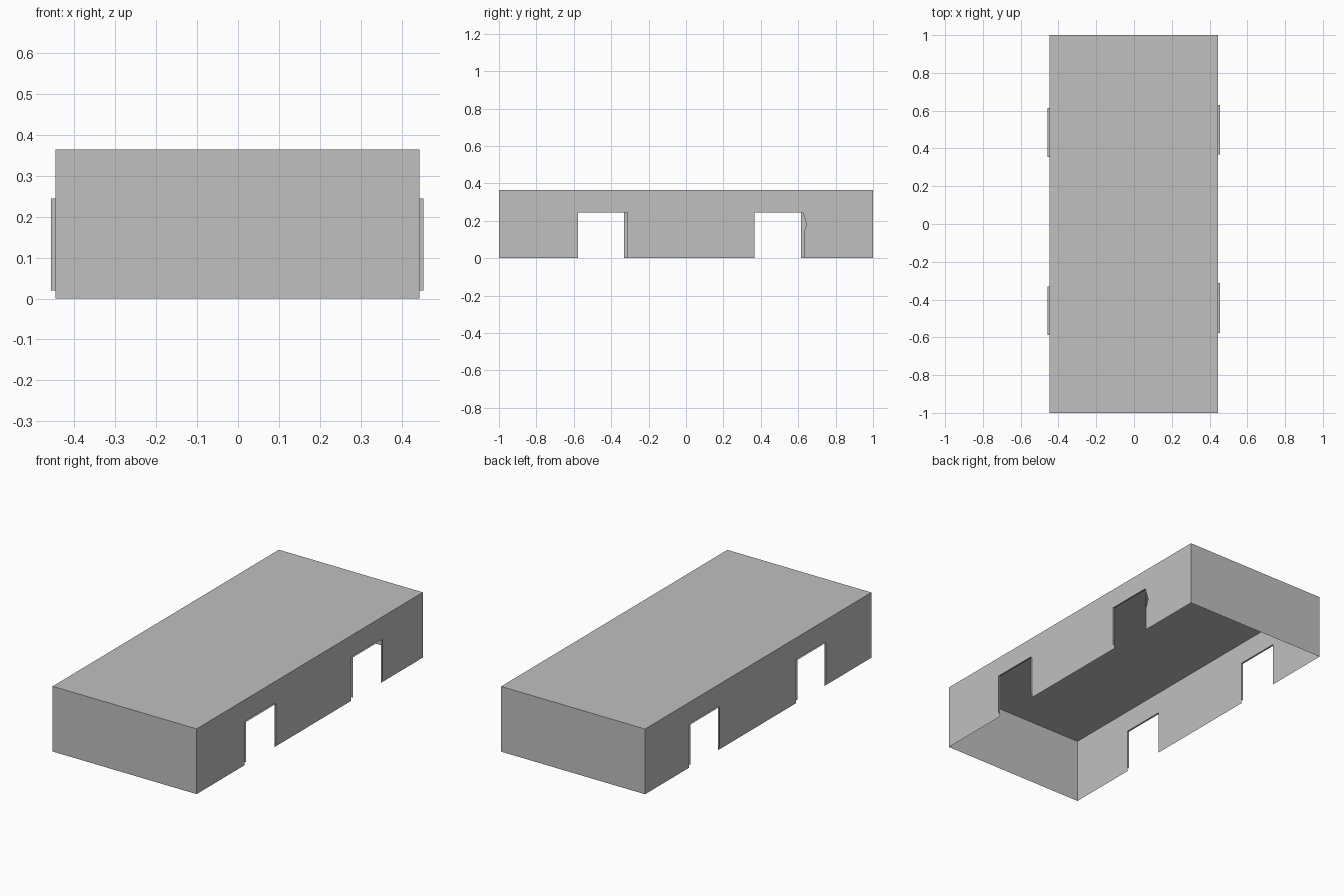
import bpy

if "Cube" in bpy.data.objects:
    bpy.data.objects.remove(bpy.data.objects["Cube"], do_unlink=True)

LEFT, RIGHT = -0.447, 0.444      # side wall planes
HALF_LEN, HEIGHT = 1.0, 0.365
ARCH_TOP, LIP_BOTTOM, LIP_OUT = 0.245, 0.02, 0.01

grey = bpy.data.materials.new("light grey")
grey.use_nodes = True
colour = (0.53, 0.53, 0.53, 1)
grey.diffuse_color = colour
grey.node_tree.nodes["Principled BSDF"].inputs["Base Color"].default_value = colour


def make(name, verts, faces):
    mesh = bpy.data.meshes.new(name)
    mesh.from_pydata(verts, [], faces)
    mesh.materials.append(grey)
    obj = bpy.data.objects.new(name, mesh)
    bpy.context.collection.objects.link(obj)
    return obj


def arch(y0, y1):
    """Outline of a square wheel opening, bottom to bottom."""
    return [(y0, 0), (y0, ARCH_TOP), (y1, ARCH_TOP), (y1, 0)]


def side_wall(name, x, openings):
    """Flat wall with openings cut up from its lower edge."""
    outline = [(-HALF_LEN, 0)]
    for opening in openings:
        outline += opening
    outline += [(HALF_LEN, 0), (HALF_LEN, HEIGHT), (-HALF_LEN, HEIGHT)]
    if x > 0:
        face = list(range(len(outline)))
    else:
        face = list(reversed(range(len(outline))))
    make(name, [(x, y, z) for y, z in outline], [face])


def arch_lip(name, x, y0, y1):
    """Narrow flange standing out around the sides and top of an opening."""
    path = [(y, max(z, LIP_BOTTOM)) for y, z in arch(y0, y1)]
    out = x + (LIP_OUT if x > 0 else -LIP_OUT)
    verts = [(px, y, z) for px in (x, out) for y, z in path]
    make(name, verts, [(i, i + 1, i + 5, i + 4) for i in range(3)])


# Roof
make("roof",
     [(LEFT, -HALF_LEN, HEIGHT), (RIGHT, -HALF_LEN, HEIGHT),
      (RIGHT, HALF_LEN, HEIGHT), (LEFT, HALF_LEN, HEIGHT)], [(0, 1, 2, 3)])

# End walls
for name, y, face in (("front_wall", -HALF_LEN, (0, 1, 2, 3)),
                      ("back_wall", HALF_LEN, (3, 2, 1, 0))):
    make(name, [(LEFT, y, 0), (RIGHT, y, 0), (RIGHT, y, HEIGHT), (LEFT, y, HEIGHT)], [face])

# Side walls and the lips of their openings
sides = {
    "left": (RIGHT, (-0.577, -0.313), (0.367, 0.63)),
    "right": (LEFT, (-0.587, -0.332), (0.356, 0.614)),
}
for side, (x, front, back) in sides.items():
    front_arch, back_arch = arch(*front), arch(*back)
    if side == "left":
        # small nick in the rear edge of this opening
        back_arch[2:3] = [(0.625, ARCH_TOP), (0.645, 0.18), (0.63, 0.135)]
    side_wall(side + "_wall", x, (front_arch, back_arch))
    arch_lip(side + "_front_arch_lip", x, *front)
    arch_lip(side + "_back_arch_lip", x, *back)
